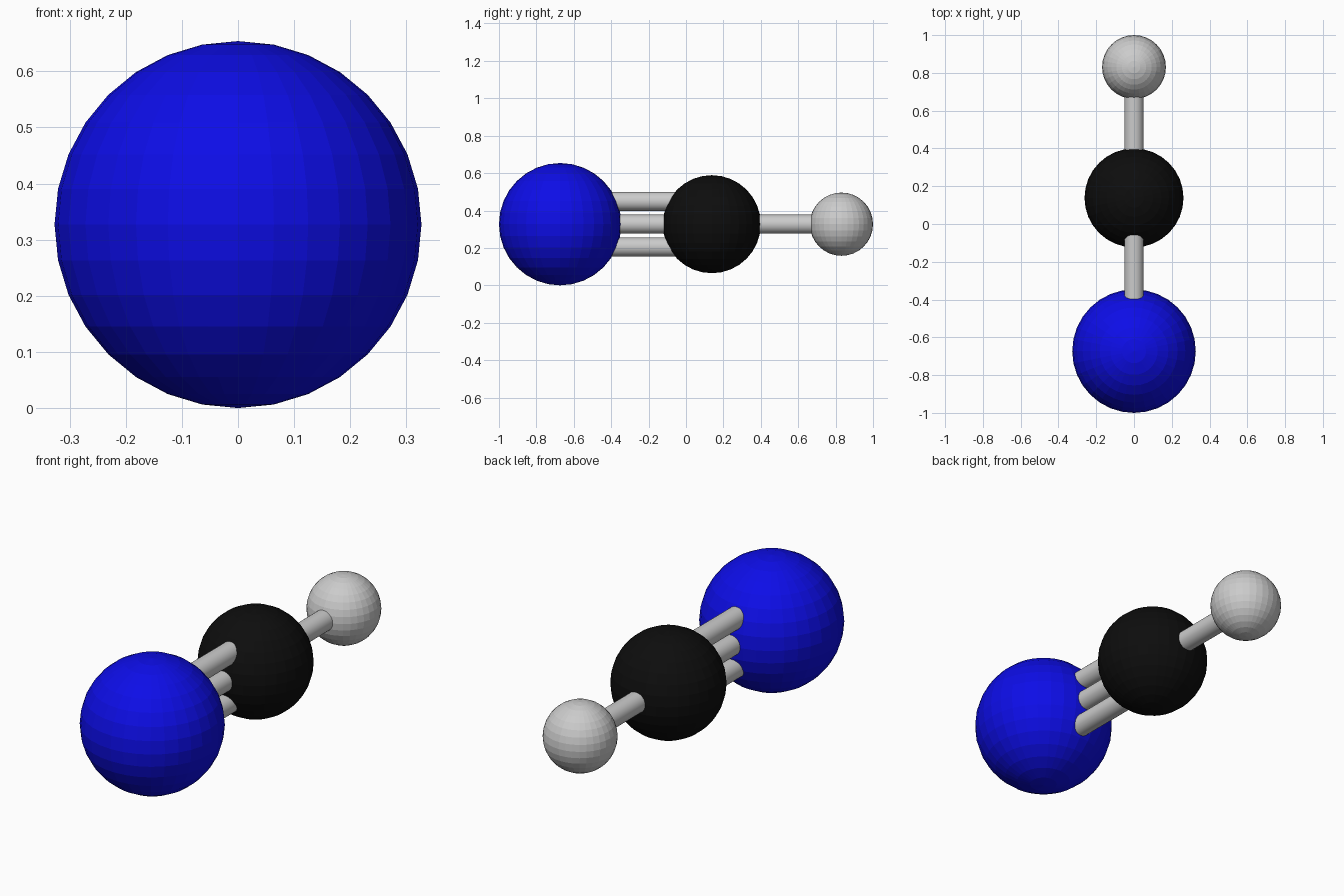
import bpy
from math import pi

if "Cube" in bpy.data.objects:
    bpy.data.objects.remove(bpy.data.objects["Cube"])

Z = 0.327            # height of the molecule axis
N_Y, C_Y, H_Y = -0.673, 0.138, 0.831
BOND_R = 0.051
BOND_GAP = 0.122


def material(name, rgb):
    mat = bpy.data.materials.new(name)
    mat.diffuse_color = (*rgb, 1)
    mat.use_nodes = True
    mat.node_tree.nodes["Principled BSDF"].inputs["Base Color"].default_value = mat.diffuse_color
    return mat


def atom(name, y, radius, mat=None):
    bpy.ops.mesh.primitive_uv_sphere_add(segments=32, ring_count=16, radius=radius, location=(0, y, Z))
    ob = bpy.context.object
    ob.name = name
    if mat:
        ob.data.materials.append(mat)


def bond(name, y0, y1, z):
    bpy.ops.mesh.primitive_cylinder_add(vertices=32, radius=BOND_R, depth=y1 - y0,
                                        location=(0, (y0 + y1) / 2, z), rotation=(pi / 2, 0, 0))
    ob = bpy.context.object
    ob.name = name
    bpy.ops.object.shade_smooth_by_angle()


# Atoms: faceted spheres in a row
atom("nitrogen_atom", N_Y, 0.327, material("blue", (0.004, 0.004, 0.8)))
atom("carbon_atom", C_Y, 0.262, material("black", (0.004, 0.004, 0.004)))
atom("hydrogen_atom", H_Y, 0.169)

# Triple bond stacked vertically, then the single bond
for label, k in (("lower", -1), ("middle", 0), ("upper", 1)):
    bond(f"triple_bond_{label}", N_Y, C_Y, Z + k * BOND_GAP)
bond("single_bond", C_Y, H_Y, Z)
